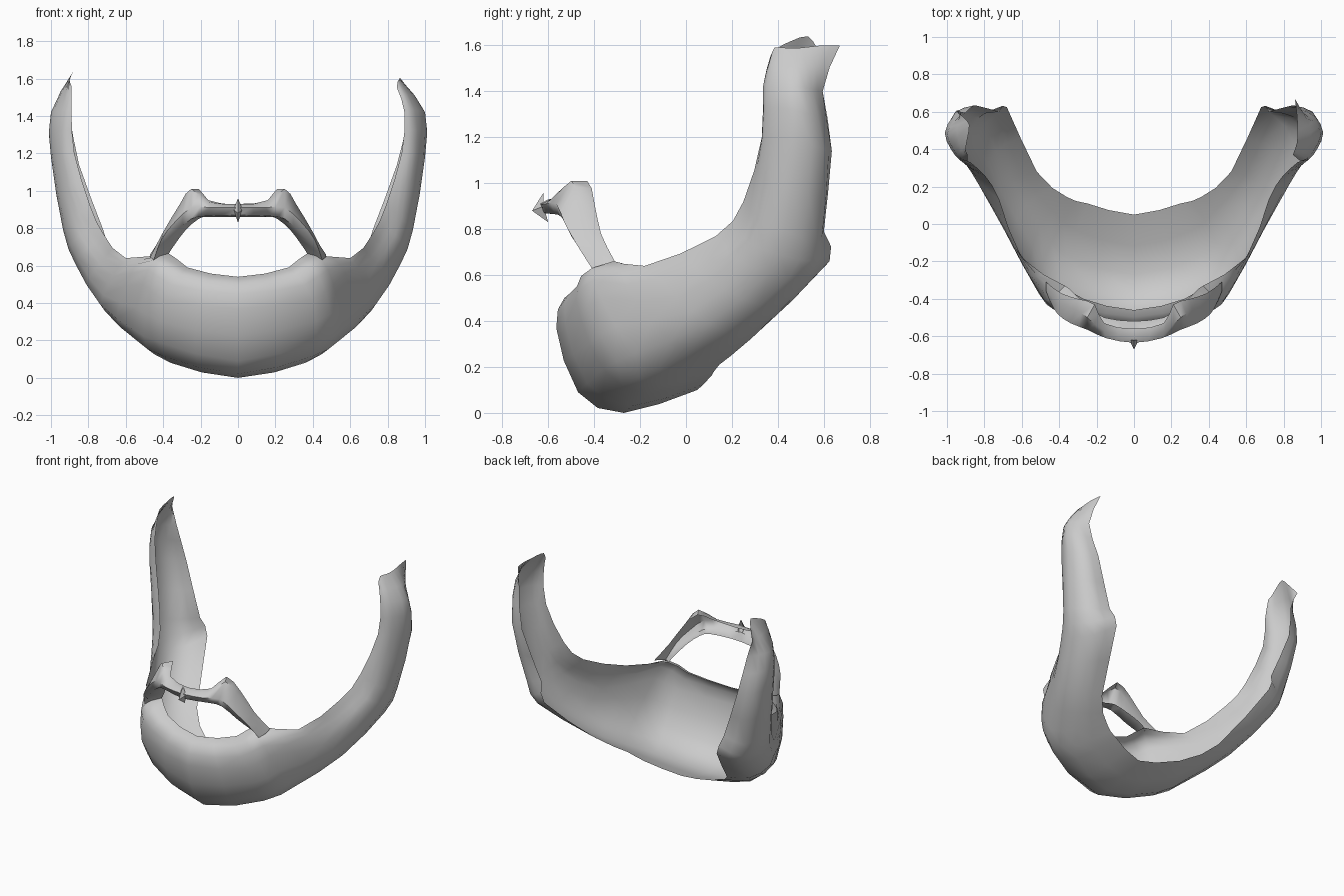
import bpy, bmesh
from mathutils import Vector as V

if "Cube" in bpy.data.objects:
    bpy.data.objects.remove(bpy.data.objects["Cube"])


def spline(pts, steps, mirror_start=False):
    """Catmull-Rom through pts; a mirrored start keeps the x = 0 seam smooth."""
    pts = [V(p) for p in pts]
    first = V((-pts[1].x, pts[1].y, pts[1].z)) if mirror_start else 2 * pts[0] - pts[1]
    p = [first] + pts + [2 * pts[-1] - pts[-2]]
    out = []
    for i in range(1, len(p) - 2):
        a, b, c, d = p[i - 1:i + 3]
        for k in range(steps):
            t = k / steps
            out.append(0.5 * (2 * b + (c - a) * t + (2 * a - 5 * b + 4 * c - d) * t * t
                              + (3 * b - a - 3 * c + d) * t ** 3))
    return out + [pts[-1]]


def loft(bm, rails, side, along, across):
    """Skin a sheet over rails that run from the centre outwards."""
    lines = [spline(r, along, True) for r in rails]
    cols = [spline(c, across) for c in zip(*lines)]
    grid = [[bm.verts.new((p.x * side, p.y, p.z)) for p in c] for c in cols]
    for c, d in zip(grid, grid[1:]):
        for j in range(len(c) - 1):
            q = (c[j], c[j + 1], d[j + 1], d[j])
            bm.faces.new(q if side < 0 else q[::-1])


def finish(bm, name, angle=1.0):
    bmesh.ops.remove_doubles(bm, verts=bm.verts, dist=0.0005)
    front = min(bm.faces, key=lambda f: f.calc_center_median().y)
    bm.normal_update()
    if front.normal.y > 0:
        bmesh.ops.reverse_faces(bm, faces=bm.faces)
    me = bpy.data.meshes.new(name)
    bm.to_mesh(me)
    bm.free()
    ob = bpy.data.objects.new(name, me)
    bpy.context.collection.objects.link(ob)
    bpy.ops.object.select_all(action='DESELECT')
    bpy.context.view_layer.objects.active = ob
    ob.select_set(True)
    bpy.ops.object.shade_smooth_by_angle(angle=angle)


# Beard rails, chin centre to sideburn
cheek_edge = [(0, -.46, .54), (.27, -.40, .59), (.37, -.33, .665), (.60, -.18, .64),
              (.72, .13, .77), (.79, .25, .92), (.875, .33, 1.2), (.89, .335, 1.42)]
lip = [(0, -.53, .50), (.31, -.475, .55), (.45, -.41, .63), (.64, -.12, .59),
       (.77, .17, .72), (.85, .28, .88), (.93, .34, 1.2), (.925, .35, 1.43)]
bulge = [(0, -.565, .37), (.40, -.46, .42), (.51, -.37, .50), (.69, -.04, .50),
         (.83, .21, .67), (.90, .32, .83), (.975, .40, 1.2), (.965, .40, 1.43)]
jaw = [(0, -.47, .09), (.42, -.36, .19), (.56, -.22, .26), (.735, .10, .39),
       (.87, .36, .61), (.935, .43, .79), (1.0, .49, 1.18), (1.0, .48, 1.42)]
under = [(0, -.27, 0), (.36, -.17, .08), (.50, -.01, .175), (.66, .23, .33),
         (.80, .53, .585), (.86, .57, .75), (.955, .60, 1.15), (.96, .55, 1.41)]
neck_edge = [(0, .05, .10), (.25, .11, .16), (.36, .145, .21), (.52, .28, .32),
             (.68, .625, .66), (.72, .60, .79), (.85, .635, 1.14), (.90, .595, 1.40)]
rails = (cheek_edge, lip, bulge, jaw, under, neck_edge)
# The two sideburn tips differ a little
tips = {1: [(.85, .37, 1.55), (.855, .385, 1.59), (.87, .43, 1.59), (.875, .50, 1.59),
            (.87, .59, 1.60), (.86, .67, 1.60)],
        -1: [(.89, .37, 1.56), (.90, .40, 1.59), (.89, .46, 1.62), (.88, .53, 1.64),
             (.91, .57, 1.59), (.95, .61, 1.53)]}
bm = bmesh.new()
for s in (1, -1):
    loft(bm, [r + [t] for r, t in zip(rails, tips[s])], s, 2, 2)
finish(bm, "beard")

# Moustache rails, centre to mouth corner
top = [(0, -.56, .925), (.16, -.53, .95), (.21, -.43, 1.01), (.30, -.40, .92), (.39, -.37, .78), (.47, -.31, .66)]
ridge = [(0, -.60, .93), (.16, -.57, .94), (.25, -.50, 1.01), (.31, -.46, .93), (.40, -.42, .78), (.47, -.36, .645)]
front = [(0, -.635, .91), (.15, -.61, .91), (.25, -.565, .91), (.34, -.53, .83), (.41, -.48, .74), (.45, -.41, .63)]
lower = [(0, -.62, .87), (.17, -.57, .865), (.25, -.54, .85), (.34, -.50, .77), (.41, -.44, .69), (.42, -.38, .65)]
inner = [(0, -.52, .86), (.16, -.50, .86), (.21, -.46, .85), (.28, -.41, .79), (.34, -.35, .71), (.37, -.33, .665)]
bm = bmesh.new()
for s in (1, -1):
    loft(bm, (top, ridge, front, lower, inner), s, 2, 1)
finish(bm, "moustache")

# Small pinched tuft at the parting
bm = bmesh.new()
ends = [bm.verts.new(p) for p in ((0, -.62, .96), (0, -.67, .88), (0, -.60, .83))]
for s in (1, -1):
    v = bm.verts.new((.025 * s, -.62, .90))
    for a, b in zip(ends, ends[1:]):
        bm.faces.new((a, b, v) if s > 0 else (b, a, v))
finish(bm, "parting_tuft", 0.5)
